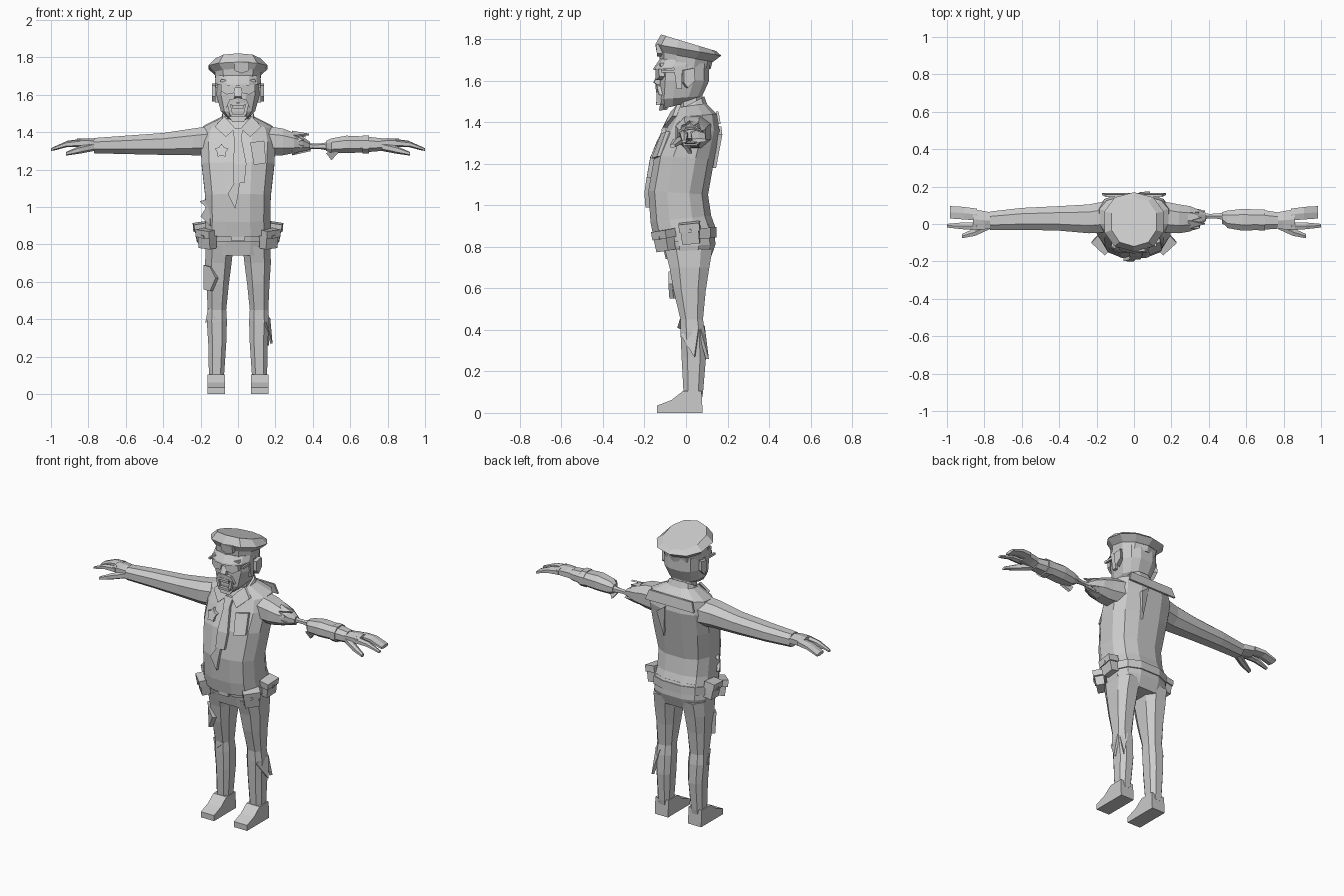
import bpy, bmesh, math, random
from mathutils import Vector, Matrix

random.seed(4)
grey = bpy.data.materials.new("plain grey")
grey.diffuse_color = (0.6, 0.6, 0.6, 1)


def finish(name, bm):
    bmesh.ops.recalc_face_normals(bm, faces=bm.faces)
    me = bpy.data.meshes.new(name)
    bm.to_mesh(me)
    bm.free()
    me.materials.append(grey)
    ob = bpy.data.objects.new(name, me)
    bpy.context.collection.objects.link(ob)
    return ob


def loft(name, rings):
    """Skin a list of equal rings and cap both ends."""
    bm = bmesh.new()
    vs = [[bm.verts.new(p) for p in r] for r in rings]
    n = len(vs[0])
    for a, b in zip(vs, vs[1:]):
        for i in range(n):
            j = (i + 1) % n
            bm.faces.new((a[i], a[j], b[j], b[i]))
    bm.faces.new(vs[0])
    bm.faces.new(vs[-1])
    return finish(name, bm)


def prism(name, pts, off):
    """Extrude a 3D polygon along a vector."""
    off = Vector(off)
    return loft(name, [[Vector(p) for p in pts], [Vector(p) + off for p in pts]])


def unit(n, e):
    out = []
    for i in range(n):
        t = 2 * math.pi * (i + 0.5) / n
        c, s = math.cos(t), math.sin(t)
        out.append((math.copysign(abs(c) ** e, c), math.copysign(abs(s) ** e, s)))
    return out


def ring_z(zf, zb, yf, yb, hw, cx=0, n=12, e=0.75):
    """Cross-section of an upright part, tilted from zf at front to zb at back."""
    return [(cx + hw * u, (yf + yb) / 2 + (yb - yf) / 2 * v,
             (zf + zb) / 2 + (zb - zf) / 2 * v) for u, v in unit(n, e)]


def ring_x(s, x, y0, y1, z0, z1, n=8):
    """Cross-section of a sideways part."""
    return [(s * x, (y0 + y1) / 2 + (y1 - y0) / 2 * u,
             (z0 + z1) / 2 + (z1 - z0) / 2 * v) for u, v in unit(n, 0.85)]


def box(name, loc, size, rot=(0, 0, 0), taper=1.0):
    bm = bmesh.new()
    bmesh.ops.create_cube(bm, size=1)
    for v in bm.verts:
        k = taper if v.co.z < 0 else 1
        v.co = Vector((v.co.x * size[0] * k, v.co.y * size[1] * k, v.co.z * size[2]))
    ob = finish(name, bm)
    ob.location, ob.rotation_euler = loc, rot
    return ob


# Shirt torso
TORSO = [(.84, .895, -.16, .145, .185), (.92, .95, -.175, .125, .178), (1.07, 1.05, -.185, .11, .18),
         (1.24, 1.22, -.155, .14, .2), (1.35, 1.36, -.105, .165, .205), (1.42, 1.44, -.07, .15, .19),
         (1.47, 1.49, -.045, .10, .09)]
loft("shirt", [ring_z(*r) for r in TORSO])


def chest_y(x, z):
    """Front surface of the shirt."""
    for a, b in zip(TORSO, TORSO[1:]):
        if z <= b[0] or b is TORSO[-1]:
            t = max(0, min(1, (z - a[0]) / (b[0] - a[0])))
            yf, yb, hw = (a[k] + (b[k] - a[k]) * t for k in (2, 3, 4))
            k = max(0, 1 - min(1, abs(x) / hw) ** (2 / .75)) ** .375
            return (yf + yb) / 2 - (yb - yf) / 2 * k


def chest_plate(name, outline, lift=0.012):
    prism(name, [(x, chest_y(x, z) - lift, z) for x, z in outline], (0, 0.02, 0))


# Tie, badge, pocket, collar flaps
chest_plate("tie_knot", [(-.03, 1.42), (.025, 1.42), (.02, 1.36), (-.02, 1.36)], .02)
chest_plate("tie_upper", [(-.02, 1.36), (.02, 1.36), (.045, 1.23), (-.025, 1.23)], .016)
chest_plate("tie_lower", [(-.025, 1.23), (.045, 1.23), (.035, 1.13), (-.025, 1.13)], .016)
chest_plate("tie_tip", [(-.02, 1.13), (.01, 1.13), (.0, 1.06), (-.015, .99), (-.055, 1.07)], .016)
chest_plate("badge", [(-.088 + r * math.sin(k * math.pi / 5), 1.3 + r * math.cos(k * math.pi / 5))
                      for k in range(10) for r in ((.038 if k % 2 == 0 else .024),)], .018)
chest_plate("pocket", [(.065, 1.345), (.14, 1.355), (.15, 1.235), (.085, 1.225)], .015)
for s in (-1, 1):
    chest_plate("collar_flap", [(s * x, z) for x, z in
                                ((.075, 1.485), (.125, 1.43), (.065, 1.375), (.015, 1.42), (.04, 1.45))], .02)
loft("collar", [ring_z(1.42, 1.47, -.06, .11, .1), ring_z(1.45, 1.525, -.05, .09, .085)])
# Shoulder yoke on the back
prism("back_yoke", [(-.17, .155, 1.39), (.17, .155, 1.39), (.15, .145, 1.45), (-.15, .145, 1.45)], (0, .012, 0))
prism("back_tear", [(.03, .15, 1.38), (.085, .155, 1.34), (.055, .125, 1.18)], (0, .02, 0))

# Hips, belt and pouches
loft("hips", [ring_z(.74, .74, -.1, .12, .172), ring_z(.80, .81, -.115, .145, .182),
              ring_z(.88, .91, -.135, .14, .175)])
loft("belt", [ring_z(.815, .845, -.13, .15, .187), ring_z(.87, .895, -.14, .15, .187)])
box("buckle", (0, -.14, .845), (.07, .02, .055))
for s in (-1, 1):
    for x, y, z, turn in ((.165, -.105, .83, .75), (.2, .02, .865, 1.5)):
        rot = (.15, -.1 * s, turn * s)
        box("pouch", (s * x, y, z), (.09, .055, .1), rot, .92)
        box("pouch_flap", (s * (x + .004), y - .003, z + .03), (.1, .066, .04), rot)
        box("pouch_button", (s * (x + .03 * math.sin(turn)), y - .032 * math.cos(turn), z + .012),
            (.016, .018, .016), rot)

# Legs and shoes
LEG = [(.79, .02, .178, -.11, .135), (.70, .03, .18, -.085, .118), (.59, .045, .172, -.065, .1),
       (.45, .06, .165, -.03, .085), (.39, .056, .17, -.03, .095), (.27, .06, .162, -.025, .1),
       (.10, .072, .158, -.015, .085), (.07, .076, .154, -.01, .08)]
for s in (-1, 1):
    loft("trouser_leg", [ring_z(z, z, yf, yb, (b - a) / 2, s * (a + b) / 2, 8) for z, a, b, yf, yb in LEG])
    prism("shoe", [(s * .07, y, z) for y, z in ((-.14, 0), (-.14, .035), (-.07, .062), (-.015, .105),
                                               (.075, .105), (.08, 0))], (s * .092, 0, 0))
# Torn cloth on trousers and shirt
prism("thigh_tear", [(-.185, -.04, .69), (-.15, -.085, .68), (-.12, -.085, .62), (-.15, -.08, .55), (-.185, -.03, .56)],
      (.015, .02, 0))
prism("shin_flap", [(.15, -.03, .38), (.172, .06, .41), (.185, .04, .27)], (-.012, .004, 0))
prism("shin_flap_back", [(.12, .09, .42), (.165, .07, .40), (.165, .11, .26)], (-.01, -.015, 0))
prism("knee_flap", [(-.08, -.03, .45), (-.16, -.02, .46), (-.175, .02, .38), (-.12, -.042, .41)], (0, .015, 0))
prism("side_tear", [(-.15, -.11, 1.05), (-.205, -.04, 1.03), (-.17, -.1, 1.0), (-.2, -.05, .95), (-.15, -.13, .9)],
      (.012, .012, 0))

# Whole arm, torn arm with exposed bone
loft("sleeve", [ring_x(-1, *r) for r in (
    (.14, -.05, .13, 1.27, 1.44), (.24, -.055, .11, 1.272, 1.425), (.4, -.04, .1, 1.275, 1.4),
    (.6, -.035, .09, 1.28, 1.385), (.77, -.035, .07, 1.285, 1.372))])
loft("torn_sleeve", [ring_x(1, *r) for r in (
    (.14, -.05, .13, 1.27, 1.44), (.24, -.055, .11, 1.272, 1.425), (.3, -.045, .1, 1.285, 1.40),
    (.345, -.02, .08, 1.295, 1.38), (.385, .015, .06, 1.305, 1.35))])
loft("arm_bone", [ring_x(1, x, .042 - r, .042 + r, 1.325 - r, 1.325 + r, 6)
                  for x, r in ((.36, .022), (.40, .014), (.44, .015), (.5, .026))])
loft("forearm", [ring_x(1, *r) for r in (
    (.47, .01, .065, 1.30, 1.355), (.5, -.025, .075, 1.285, 1.37), (.58, -.04, .085, 1.285, 1.385),
    (.68, -.035, .08, 1.29, 1.38), (.77, -.028, .065, 1.298, 1.37))])
loft("wrist_band", [ring_x(1, x, -.04, .082, 1.283, 1.385) for x in (.665, .7)])
for k in range(9):
    # ragged strips around the torn sleeve end
    t = 2 * math.pi * k / 9
    c, d = Vector((0, math.cos(t), math.sin(t))), Vector((0, -math.sin(t), math.cos(t)))
    o = Vector((.29, .028, 1.342))
    prism("sleeve_rag", [o + c * .062 - d * .025, o + c * .062 + d * .025,
                         o + c * random.uniform(.04, .06) + Vector((random.uniform(.05, .1), 0, 0))], -c * .01)
prism("forearm_rag", [(.47, .0, 1.29), (.54, -.02, 1.295), (.5, .01, 1.25)], (0, .02, 0))

# Hands
HAND = {
    "palm": ((.74, -.025, .062, 1.302, 1.365), (.8, -.035, .075, 1.312, 1.368), (.86, -.035, .085, 1.32, 1.366)),
    "fingers": ((.84, .015, .086, 1.322, 1.364), (.91, .02, .096, 1.322, 1.355), (.985, .025, .1, 1.302, 1.322)),
    "forefinger": ((.84, -.036, .012, 1.32, 1.362), (.92, -.03, .01, 1.32, 1.35), (1.0, -.02, .002, 1.3, 1.315)),
    "thumb": ((.77, -.03, .02, 1.3, 1.345), (.85, -.066, -.02, 1.285, 1.325), (.92, -.078, -.052, 1.275, 1.295)),
}
for s in (-1, 1):
    for part, rows in HAND.items():
        loft(part, [ring_x(s, *r, n=6) for r in rows])

# Neck and head
loft("neck", [ring_z(1.40, 1.44, -.04, .09, .075, n=8), ring_z(1.55, 1.55, -.05, .08, .072, n=8)])
loft("head", [ring_z(1.462, 1.505, -.122, .06, .055), ring_z(1.51, 1.525, -.13, .08, .095),
              ring_z(1.60, 1.60, -.128, .115, .118), ring_z(1.70, 1.68, -.12, .115, .12)])
for s in (-1, 1):
    prism("ear", [(s * .11, y, z) for y, z in ((-.02, 1.65), (.03, 1.66), (.035, 1.6), (.0, 1.565), (-.02, 1.59))],
          (s * .028, .01, 0))
    prism("sideburn", [(s * .105, y, z) for y, z in ((-.06, 1.67), (-.02, 1.67), (-.02, 1.56), (-.045, 1.56))],
          (s * .018, 0, 0))
    # glasses lens, temple and brow
    prism("lens", [(s * x, y, z) for x, y, z in ((.012, -.148, 1.652), (.09, -.132, 1.655), (.092, -.128, 1.62),
                                                 (.06, -.142, 1.602), (.02, -.148, 1.61))], (0, .025, 0))
    box("glasses_temple", (s * .115, -.05, 1.645), (.012, .14, .014))
    prism("brow", [(s * .01, -.14, 1.665), (s * .09, -.125, 1.685), (s * .095, -.122, 1.67), (s * .01, -.14, 1.655)],
          (0, .02, 0))
    prism("moustache", [(s * x, y, z) for x, y, z in ((0, -.148, 1.585), (.045, -.14, 1.575), (.065, -.128, 1.53),
                                                      (.045, -.138, 1.545), (0, -.146, 1.56))], (0, .025, 0))
box("glasses_bridge", (0, -.142, 1.643), (.03, .012, .012))
prism("nose", [(0, -.13, 1.645), (0, -.158, 1.59), (0, -.13, 1.575)], (.018, .004, 0))
prism("nose", [(0, -.13, 1.645), (0, -.158, 1.59), (0, -.13, 1.575)], (-.018, .004, 0))
# Open mouth: lip frame, teeth and chin
for z, w in ((1.55, .07), (1.49, .075)):
    box("lip", (0, -.134, z), (w, .022, .014))
for s in (-1, 1):
    box("lip_side", (s * .042, -.13, 1.52), (.016, .022, .055), (0, .2 * s, 0))
box("teeth", (0, -.13, 1.535), (.06, .012, .016))
prism("chin", [(-.05, -.125, 1.485), (.05, -.125, 1.485), (.03, -.13, 1.455), (-.03, -.13, 1.455)], (0, .04, .005))

# Peaked cap
loft("cap_band", [ring_z(1.685, 1.655, -.125, .118, .124, n=10, e=.9), ring_z(1.74, 1.70, -.13, .13, .13, n=10, e=.9)])
loft("cap_crown", [ring_z(1.735, 1.69, -.128, .13, .128, n=10, e=.9), ring_z(1.775, 1.72, -.148, .17, .166, n=10, e=.9),
                   ring_z(1.822, 1.742, -.12, .145, .125, n=10, e=.9)])
loft("cap_peak", [ring_z(1.65, 1.675, -.158, .09, .126, n=14, e=.9), ring_z(1.66, 1.68, -.156, .09, .126, n=14, e=.9),
                  ring_z(1.705, 1.69, -.125, .09, .122, n=14, e=.9)])
prism("cap_badge", [(-.02, -.148, 1.775), (.06, -.146, 1.775), (.06, -.14, 1.73), (.02, -.14, 1.715), (-.02, -.14, 1.73)],
      (0, .025, 0))
